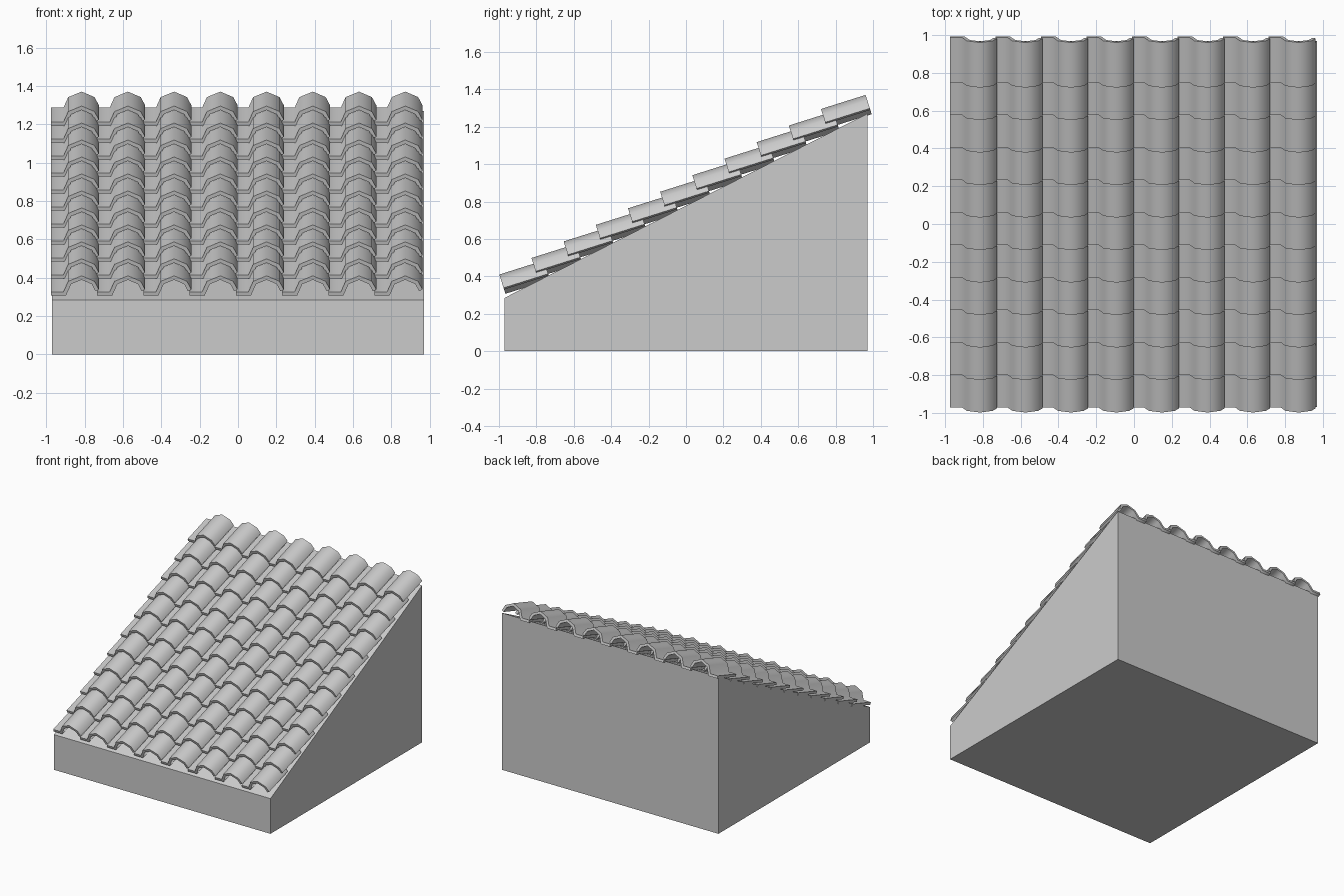
import bpy, bmesh
from math import sin, cos, radians

if "Cube" in bpy.data.objects:
    bpy.data.objects.remove(bpy.data.objects["Cube"], do_unlink=True)

grey = bpy.data.materials.new("plain_grey")
grey.use_nodes = True
colour = (0.6, 0.6, 0.6, 1)
grey.diffuse_color = colour
grey.node_tree.nodes["Principled BSDF"].inputs["Base Color"].default_value = colour


def sweep(name, profile, vector, closed):
    """Sweep a row of points along a vector; a closed profile gets end caps."""
    bm = bmesh.new()
    near = [bm.verts.new(p) for p in profile]
    far = [bm.verts.new([a + b for a, b in zip(p, vector)]) for p in profile]
    count = len(profile)
    for i in range(count if closed else count - 1):
        j = (i + 1) % count
        bm.faces.new((near[i], near[j], far[j], far[i]))
    if closed:
        bm.faces.new(near[::-1])
        bm.faces.new(far)
        bmesh.ops.recalc_face_normals(bm, faces=bm.faces)
    mesh = bpy.data.meshes.new(name)
    bm.to_mesh(mesh)
    bm.free()
    mesh.materials.append(grey)
    obj = bpy.data.objects.new(name, mesh)
    bpy.context.collection.objects.link(obj)
    return obj


# Wedge-shaped base under the roof
HALF = 0.97
side = [(-HALF, 0), (HALF, 0), (HALF, 1.27), (-HALF, 0.285)]
sweep("roof_base", [(-HALF, y, z) for y, z in side], (2 * HALF, 0, 0), True)

# One roof tile: flat pan, ridged hump and a lip over the next pan
TILT = radians(17.5)
LENGTH = 0.25
section = [(0, 0.022), (0.065, 0.022), (0.09, 0.08), (0.16, 0.11),
           (0.227, 0.08), (0.25, 0.035)]
profile = [(x, -h * sin(TILT), h * cos(TILT)) for x, h in section]
tiles = sweep("roof_tiles", profile,
              (0, LENGTH * cos(TILT), LENGTH * sin(TILT)), False)
tiles.location = (-0.975, -0.965, 0.305)

bpy.ops.object.select_all(action="DESELECT")
tiles.select_set(True)
bpy.context.view_layer.objects.active = tiles
shell = tiles.modifiers.new("thickness", "SOLIDIFY")
shell.thickness = 0.02
shell.offset = -1
shell.use_even_offset = True
bpy.ops.object.modifier_apply(modifier="thickness")
bpy.ops.object.shade_smooth_by_angle(angle=radians(75))

# Repeat the tile across each course and up the slope
for label, count, step in (("across", 8, (0.241, 0, 0)),
                           ("up_slope", 11, (0, 0.172, 0.0885))):
    array = tiles.modifiers.new(label, "ARRAY")
    array.count = count
    array.use_relative_offset = False
    array.use_constant_offset = True
    array.constant_offset_displace = step
